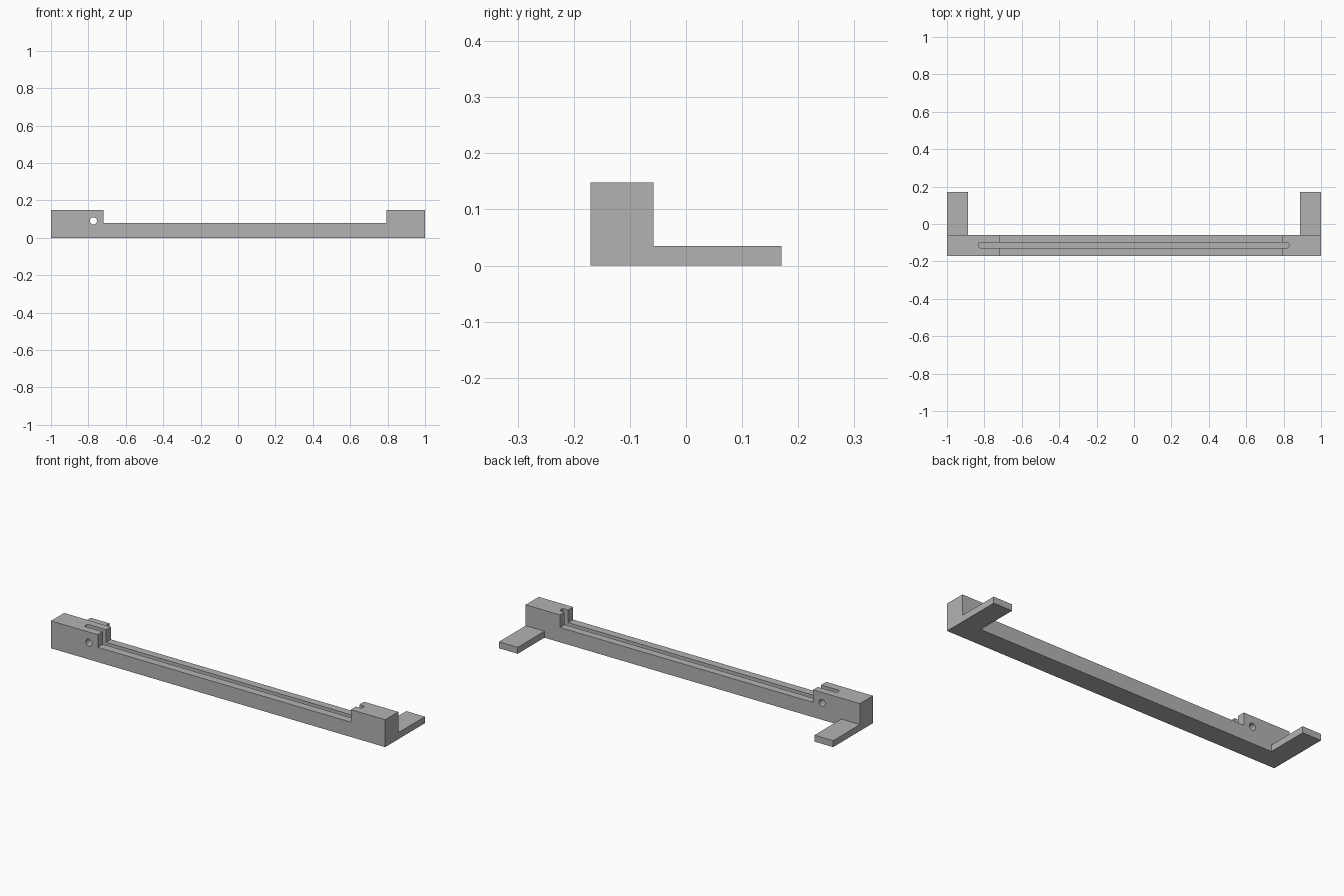
import bpy
import bmesh
import math
from mathutils import Matrix, Vector

cube = bpy.data.objects.get("Cube")
if cube:
    bpy.data.objects.remove(cube, do_unlink=True)

grey = bpy.data.materials.new("plain grey")
grey.use_nodes = True
colour = (0.45, 0.45, 0.45, 1)
grey.diffuse_color = colour
grey.node_tree.nodes["Principled BSDF"].inputs["Base Color"].default_value = colour

FRONT, BACK = -0.17, -0.058
RAIL_TOP, BLOCK_TOP, FOOT_TOP = 0.08, 0.148, 0.035
REAR = 0.17


def add_object(name, bm):
    bmesh.ops.recalc_face_normals(bm, faces=bm.faces)
    mesh = bpy.data.meshes.new(name)
    bm.to_mesh(mesh)
    bm.free()
    mesh.materials.append(grey)
    obj = bpy.data.objects.new(name, mesh)
    bpy.context.collection.objects.link(obj)
    return obj


def box(name, low, high):
    low, high = Vector(low), Vector(high)
    bm = bmesh.new()
    place = Matrix.Translation((low + high) / 2) @ Matrix.Diagonal((*(high - low), 1))
    bmesh.ops.create_cube(bm, size=1, matrix=place)
    return add_object(name, bm)


def combine(target, tool, operation):
    mod = target.modifiers.new(tool.name, "BOOLEAN")
    mod.operation = operation
    mod.solver = "EXACT"
    mod.object = tool
    bpy.context.view_layer.objects.active = target
    bpy.ops.object.modifier_apply(modifier=mod.name)
    bpy.data.objects.remove(tool, do_unlink=True)


# Long rail with a raised block at each end, extruded from its front profile
profile = [(-1, 0), (1, 0), (1, BLOCK_TOP), (0.795, BLOCK_TOP),
           (0.795, RAIL_TOP), (-0.72, RAIL_TOP), (-0.72, BLOCK_TOP), (-1, BLOCK_TOP)]
bm = bmesh.new()
face = bm.faces.new([bm.verts.new((x, FRONT, z)) for x, z in profile])
side = bmesh.ops.extrude_face_region(bm, geom=[face])["geom"]
bmesh.ops.translate(bm, vec=(0, BACK - FRONT, 0),
                    verts=[v for v in side if isinstance(v, bmesh.types.BMVert)])
rail = add_object("slotted_rail", bm)

# Flat feet reaching backwards at both ends
for name, x0, x1 in (("right_foot", -1, -0.888), ("left_foot", 0.888, 1)):
    combine(rail, box(name, (x0, BACK, 0), (x1, REAR, FOOT_TOP)), "UNION")

# Long slot along the top, with softened end corners
slot = box("slot_cutter", (-0.832, -0.127, FOOT_TOP), (0.828, -0.099, 0.2))
bm = bmesh.new()
bm.from_mesh(slot.data)
upright = [e for e in bm.edges
           if abs(e.verts[0].co.z - e.verts[1].co.z) > 0.01]
bmesh.ops.bevel(bm, geom=upright, offset=0.008, segments=3, profile=0.5, affect="EDGES")
bm.to_mesh(slot.data)
bm.free()
combine(rail, slot, "DIFFERENCE")

# Round pin hole through the right block
bm = bmesh.new()
bmesh.ops.create_cone(bm, cap_ends=True, segments=32, radius1=0.019, radius2=0.019, depth=0.3,
                      matrix=Matrix.Translation((-0.773, -0.114, 0.091))
                      @ Matrix.Rotation(math.pi / 2, 4, "X"))
combine(rail, add_object("hole_cutter", bm), "DIFFERENCE")

# Crisp edges, smooth hole wall
bpy.ops.object.select_all(action="DESELECT")
rail.select_set(True)
bpy.context.view_layer.objects.active = rail
bpy.ops.object.shade_smooth_by_angle(angle=math.radians(30))
